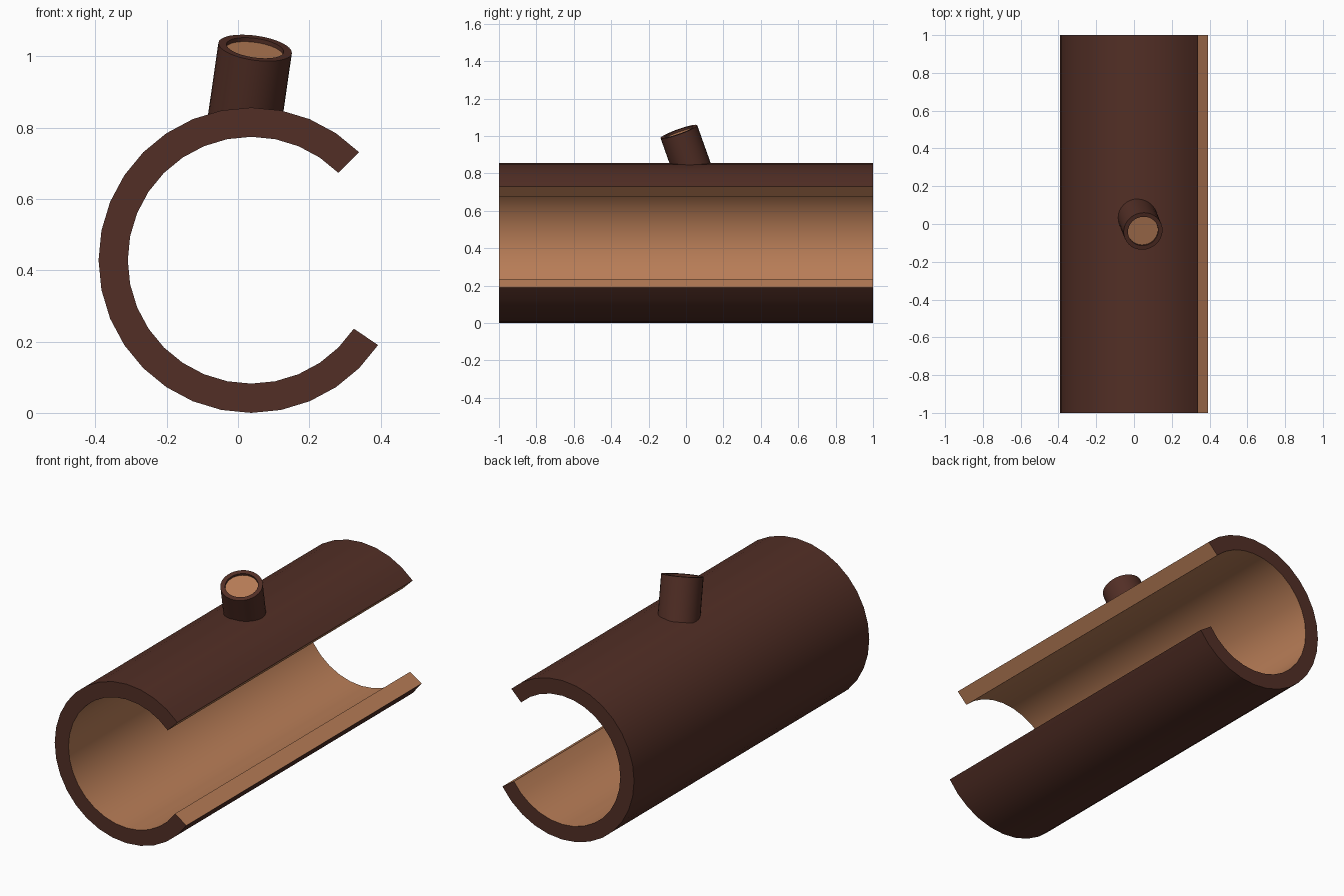
import bpy, bmesh, math
from mathutils import Vector

if "Cube" in bpy.data.objects:
    bpy.data.objects.remove(bpy.data.objects["Cube"])


def material(name, rgb):
    m = bpy.data.materials.new(name)
    m.diffuse_color = (*rgb, 1)
    m.use_nodes = True
    m.node_tree.nodes["Principled BSDF"].inputs["Base Color"].default_value = m.diffuse_color
    return m


BARK = material("dark bark", (0.085, 0.028, 0.019))
WOOD = material("light wood", (0.48, 0.205, 0.095))


def finish(bm, name):
    me = bpy.data.meshes.new(name)
    bm.to_mesh(me)
    bm.free()
    me.materials.append(BARK)
    me.materials.append(WOOD)
    ob = bpy.data.objects.new(name, me)
    bpy.context.collection.objects.link(ob)
    bpy.context.view_layer.objects.active = ob
    ob.select_set(True)
    bpy.ops.object.shade_smooth_by_angle(angle=math.radians(35))
    ob.select_set(False)
    return ob


# Hollow log: C-shaped section swept along y, open on the right
R, r, CX = 0.428, 0.346, 0.037
bm = bmesh.new()
rings = []
for i in range(26):
    a = math.radians(45 + 11.25 * i)
    rings.append([bm.verts.new((CX + q * math.cos(a), y, R + q * math.sin(a)))
                  for q, y in ((R, -1), (R, 1), (r, 1), (r, -1))])
for a, b in zip(rings, rings[1:]):
    for k in range(4):          # outside, back end, inside, front end
        n = (k + 1) % 4
        f = bm.faces.new((a[k], a[n], b[n], b[k]))
        f.material_index = 1 if k == 2 else 0
for ring in (rings[0], rings[-1]):   # split edges
    bm.faces.new(ring).material_index = 1
bmesh.ops.recalc_face_normals(bm, faces=bm.faces)
finish(bm, "hollow_log")

# Branch stub: leaning cylinder with a raised bark rim round bare wood
base, top = Vector((0.018, 0.036, 0.815)), Vector((0.048, -0.038, 1.023))
axis = top - base
L, N = axis.length, 32
bm = bmesh.new()
loops = [[bm.verts.new((q * math.cos(2 * math.pi * i / N),
                        q * math.sin(2 * math.pi * i / N), z)) for i in range(N)]
         for q, z in ((0.104, 0), (0.104, L), (0.081, L), (0.081, L - 0.012))]
for a, b in zip(loops, loops[1:]):
    for i in range(N):
        j = (i + 1) % N
        bm.faces.new((a[i], a[j], b[j], b[i]))
bm.faces.new(loops[-1]).material_index = 1
bm.faces.new(loops[0][::-1])
bmesh.ops.recalc_face_normals(bm, faces=bm.faces)
stub = finish(bm, "branch_stub")
stub.rotation_mode = 'QUATERNION'
stub.rotation_quaternion = axis.to_track_quat('Z', 'Y')
stub.location = base
